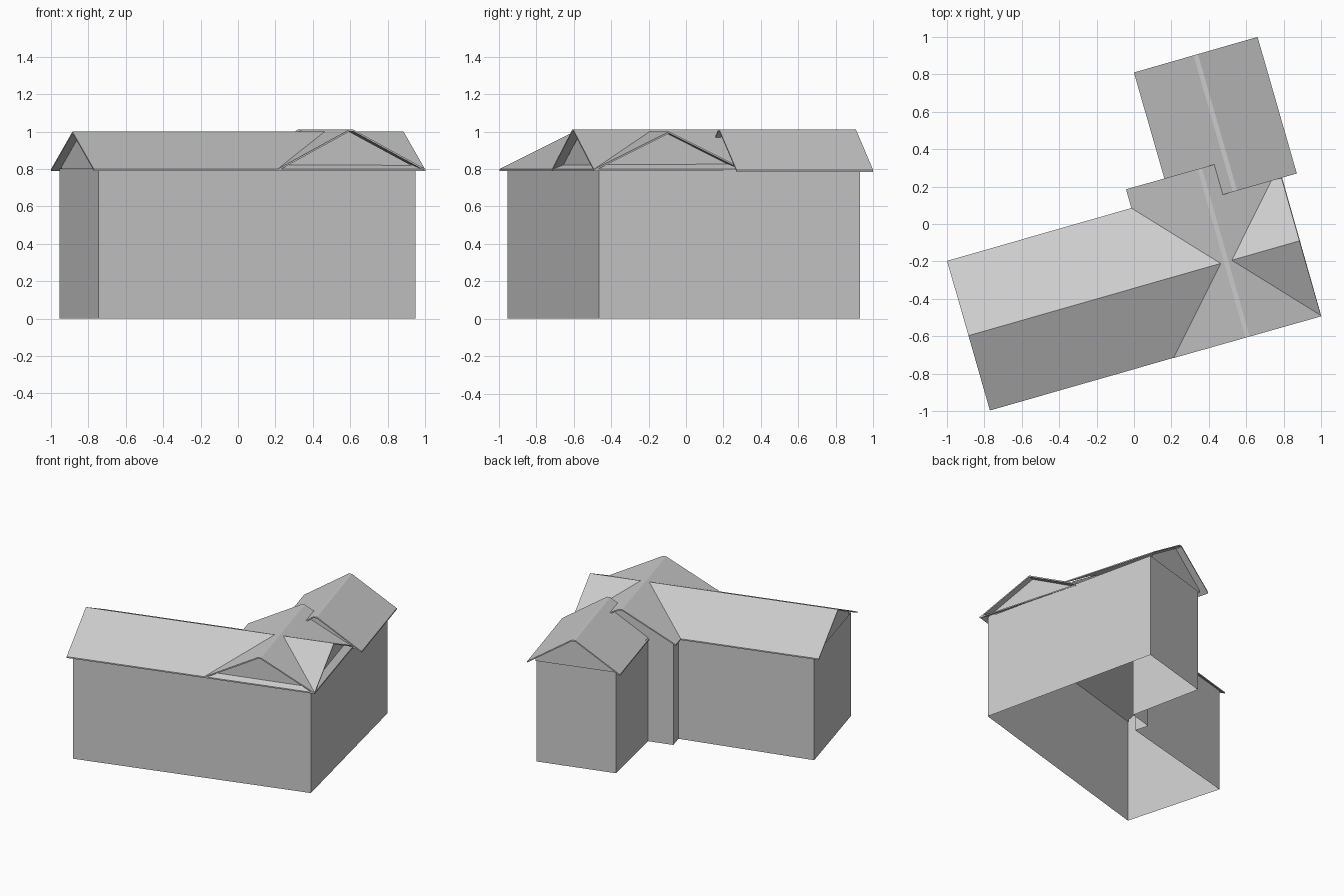
import bpy
import bmesh
from mathutils import Vector

cube = bpy.data.objects.get("Cube")
if cube:
    bpy.data.objects.remove(cube)

grey = bpy.data.materials.new("plain_grey")
grey.use_nodes = True
grey.diffuse_color = (0.6, 0.6, 0.6, 1)
grey.node_tree.nodes["Principled BSDF"].inputs["Base Color"].default_value = (0.6, 0.6, 0.6, 1)


def make_object(name, bm):
    mesh = bpy.data.meshes.new(name)
    bm.to_mesh(mesh)
    bm.free()
    mesh.materials.append(grey)
    obj = bpy.data.objects.new(name, mesh)
    bpy.context.collection.objects.link(obj)
    return obj


def gable_roof(name, start, end, half, eave, top, cap, thick=0.01, inset=0.045):
    """Thin gabled roof along a ridge line, with a wall triangle near each end."""
    start, end = Vector((*start, 0)), Vector((*end, 0))
    along = (end - start).normalized()
    side = Vector((along.y, -along.x, 0))
    up = Vector((0, 0, 1))

    # Roof shell: an outer profile and the same profile lowered
    outer = [(-half, eave), (-cap, top), (cap, top), (half, eave)]
    if cap == 0:
        outer.pop(1)
    profile = outer + [(s, z - thick) for s, z in reversed(outer)]
    bm = bmesh.new()
    rings = [[bm.verts.new(p + side * s + up * z) for s, z in profile] for p in (start, end)]
    n = len(profile)
    for i in range(n):
        j = (i + 1) % n
        bm.faces.new((rings[0][i], rings[0][j], rings[1][j], rings[1][i]))
    for ring in rings:
        for i in range(len(outer) - 1):
            bm.faces.new((ring[i], ring[i + 1], ring[n - 2 - i], ring[n - 1 - i]))
    bmesh.ops.recalc_face_normals(bm, faces=bm.faces)
    make_object(name + "_roof", bm)

    # Gable walls under the overhang
    bm = bmesh.new()
    base = half - inset
    for p, sign in ((start + along * inset, 1), (end - along * inset, -1)):
        corners = [(-base * sign, eave - thick), (base * sign, eave - thick),
                   (base * sign, eave + thick), (0, top - thick), (-base * sign, eave + thick)]
        bm.faces.new([bm.verts.new(p + side * s + up * z) for s, z in corners])
    make_object(name + "_gable_walls", bm)


# Outer walls, open at the bottom
outline = [(-0.745, -0.955), (0.95, -0.465), (0.63, 0.93), (0.06, 0.77),
           (0.18, 0.205), (0, 0.155), (0.03, 0.05), (-0.955, -0.205)]
bm = bmesh.new()
low = [bm.verts.new((x, y, 0)) for x, y in outline]
high = [bm.verts.new((x, y, 0.803)) for x, y in outline]
for i in range(len(outline)):
    j = (i + 1) % len(outline)
    bm.faces.new((low[i], low[j], high[j], high[i]))
make_object("outer_walls", bm)

# Long wing, crossing wing and rear wing
gable_roof("main", (-0.885, -0.597), (0.885, -0.09), 0.416, 0.8, 1.0, 0)
gable_roof("cross", (0.607, -0.605), (0.352, 0.297), 0.41, 0.8, 1.01, 0.012)
gable_roof("rear", (0.33, 0.905), (0.54, 0.175), 0.344, 0.795, 1.01, 0.012)
